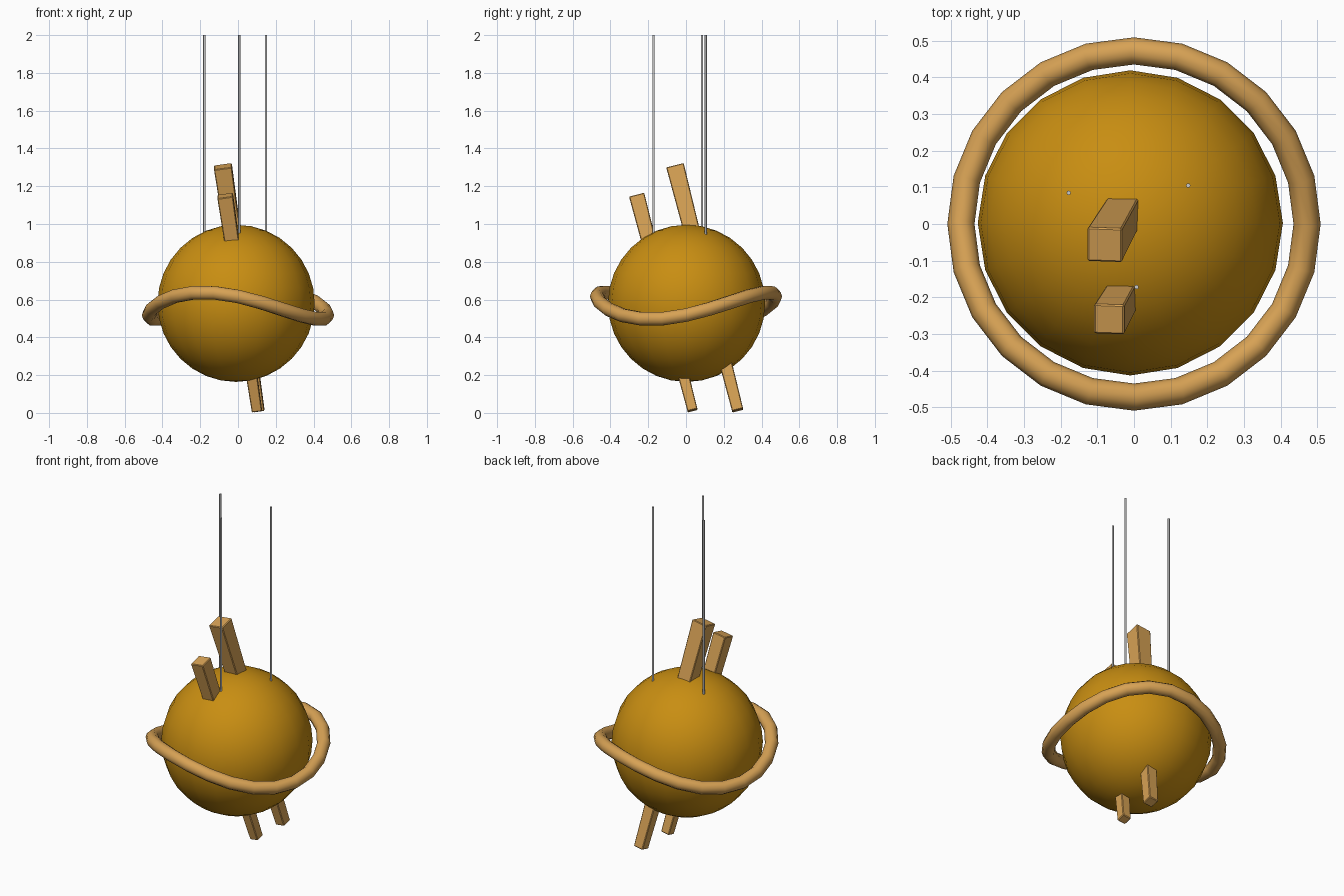
import bpy, bmesh
from math import cos, sin, tau, radians
from mathutils import Vector

if "Cube" in bpy.data.objects:
    bpy.data.objects.remove(bpy.data.objects["Cube"])


def material(name, rgb):
    m = bpy.data.materials.new(name)
    m.diffuse_color = (*rgb, 1)
    m.use_nodes = True
    m.node_tree.nodes["Principled BSDF"].inputs["Base Color"].default_value = m.diffuse_color
    return m


gold = material("dark_gold", (0.58, 0.27, 0.006))
wood = material("light_wood", (0.68, 0.36, 0.09))


def mesh_object(name, bm, mat):
    bmesh.ops.recalc_face_normals(bm, faces=bm.faces)
    me = bpy.data.meshes.new(name)
    bm.to_mesh(me)
    bm.free()
    ob = bpy.data.objects.new(name, me)
    bpy.context.collection.objects.link(ob)
    me.materials.append(mat)
    return ob


# Round body
bpy.ops.mesh.primitive_uv_sphere_add(segments=20, ring_count=16, radius=0.416,
                                     location=(-0.01, 0.003, 0.58))
body = bpy.context.object
body.name = "body"
body.data.materials.append(gold)
bpy.ops.object.shade_smooth()


# Wavy ring around the body: a torus bent into a saddle
def ring(major, minor, height, wave, peak, segs=24, sides=10):
    bm = bmesh.new()
    loops = []
    for i in range(segs):
        a = tau * i / segs
        lift = height + wave * cos(2 * (a - peak))
        out = Vector((cos(a), sin(a), 0))
        along = Vector((-major * sin(a), major * cos(a),
                        -2 * wave * sin(2 * (a - peak)))).normalized()
        up = out.cross(along)
        centre = out * major + Vector((0, 0, lift))
        loops.append([bm.verts.new(centre + minor * (out * cos(tau * j / sides)
                                                     + up * sin(tau * j / sides)))
                      for j in range(sides)])
    for i in range(segs):
        p, q = loops[i], loops[(i + 1) % segs]
        for j in range(sides):
            k = (j + 1) % sides
            bm.faces.new((p[j], q[j], q[k], p[k])).smooth = True
    return mesh_object("wavy_ring", bm, wood)


ring(0.472, 0.037, 0.567, 0.071, radians(67))


# Tapered square sticks pushed right through the body
def stick(name, bottom, top, w_bottom, w_top):
    bottom, top = Vector(bottom), Vector(top)
    axis = (top - bottom).normalized()
    u = Vector((1, 0, 0))
    u = (u - axis * u.dot(axis)).normalized()
    v = axis.cross(u)
    bm = bmesh.new()
    ends = [[bm.verts.new(c + (u * sx + v * sy) * w / 2)
             for sx, sy in ((-1, -1), (1, -1), (1, 1), (-1, 1))]
            for c, w in ((bottom, w_bottom), (top, w_top))]
    for end in ends:
        bm.faces.new(end)
    for j in range(4):
        k = (j + 1) % 4
        bm.faces.new((ends[0][j], ends[0][k], ends[1][k], ends[1][j]))
    ob = mesh_object(name, bm, wood)
    bev = ob.modifiers.new("soft_edges", 'BEVEL')
    bev.width = 0.004
    bev.segments = 1


stick("long_stick", (0.11, 0.274, 0.013), (-0.08, -0.057, 1.305), 0.06, 0.095)
stick("short_stick", (0.10, 0.035, 0.012), (-0.068, -0.26, 1.15), 0.054, 0.083)

# Three hanging cables
for i, (x, y) in enumerate(((-0.178, 0.085), (0.148, 0.105), (0.007, -0.172))):
    z0, z1 = 0.94, 2.0
    bpy.ops.mesh.primitive_cylinder_add(vertices=8, radius=0.006, depth=z1 - z0,
                                        location=(x, y, (z0 + z1) / 2))
    bpy.context.object.name = f"cable_{i + 1}"
    bpy.ops.object.shade_smooth_by_angle(angle=radians(50))
